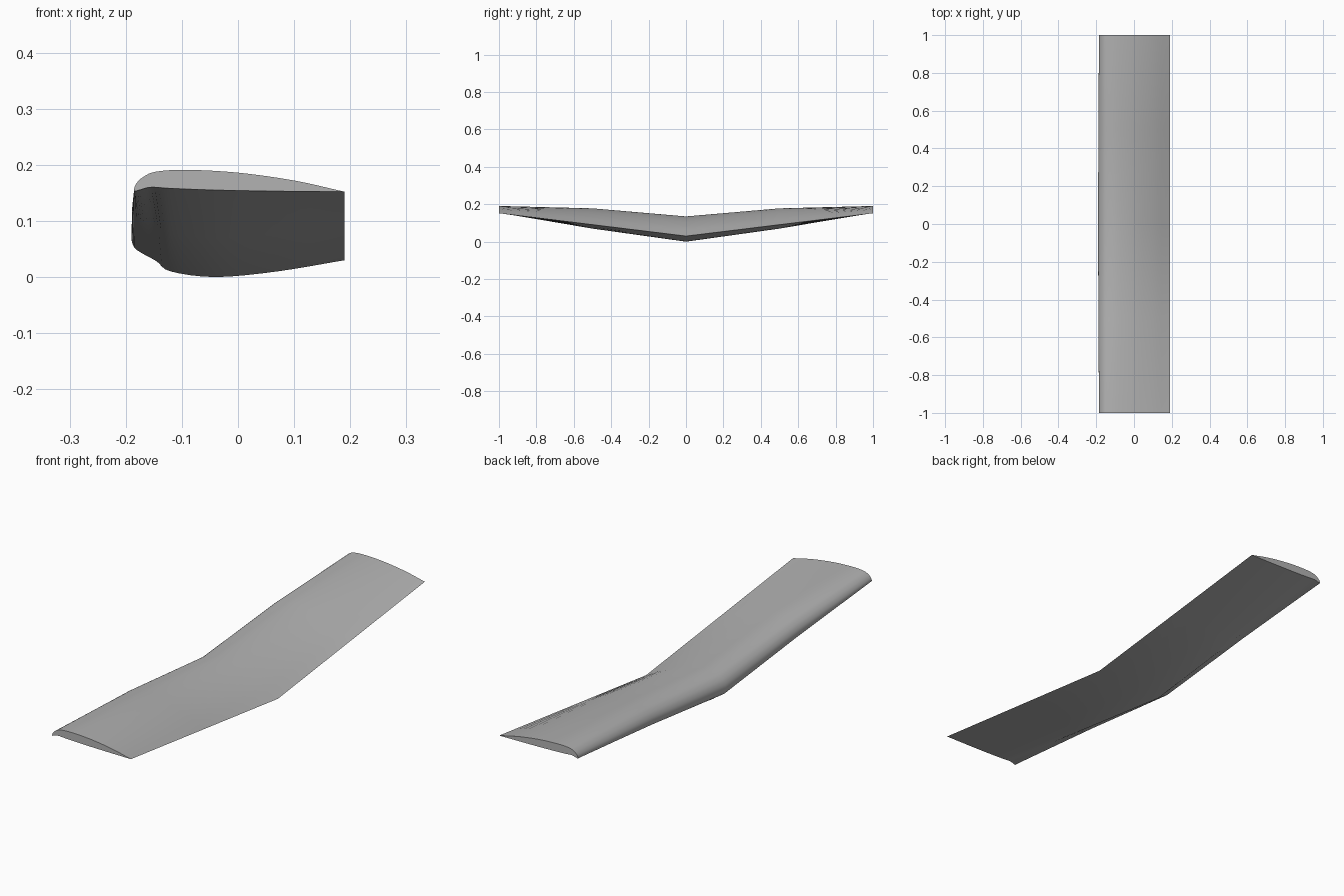
import bpy, bmesh, math
from mathutils import Vector

if "Cube" in bpy.data.objects:
    bpy.data.objects.remove(bpy.data.objects["Cube"])

GREY = (0.45, 0.45, 0.45, 1)
mat = bpy.data.materials.new("wing grey")
mat.use_nodes = True
mat.diffuse_color = GREY
mat.node_tree.nodes["Principled BSDF"].inputs["Base Color"].default_value = GREY

# Aerofoil outlines (x, z): trailing edge, over the top, round the nose, back below
ROOT = [(.19, .03), (.1, .08), (0, .12), (-.09, .135), (-.145, .126), (-.172, .11), (-.186, .09),
        (-.19, .07), (-.185, .053), (-.172, .043), (-.145, .028), (-.12, .01), (-.04, 0), (.07, .01), (.19, .03)]
TIP = [(.19, .152), (.1, .172), (0, .186), (-.09, .191), (-.145, .188), (-.168, .179), (-.181, .167),
       (-.185, .157), (-.184, .153), (-.176, .155), (-.155, .16), (-.12, .158), (-.04, .155), (.07, .153), (.19, .152)]
TE_RISE = TIP[0][1] - ROOT[0][1]


def smooth_outline(points, steps=4):
    """Closed outline through the points, sharp only at the trailing edge."""
    p = [Vector(q) for q in points]
    p = [p[0] * 2 - p[1]] + p + [p[-1] * 2 - p[-2]]
    out = []
    for a, b, c, d in zip(p, p[1:], p[2:], p[3:]):
        for i in range(steps):
            t = i / steps
            out.append(0.5 * (2 * b + (c - a) * t + (2 * a - 5 * b + 4 * c - d) * t * t
                              + (3 * b - a - 3 * c + d) * t ** 3))
    return out


root, tip = smooth_outline(ROOT), smooth_outline(TIP)


def section(bm, y):
    """Ring of vertices: thick to half span, then thinning quickly to the tip."""
    s = abs(y)
    w = 0.54 * s if s <= 0.5 else 0.27 + 1.46 * (s - 0.5)
    lift = TE_RISE * (s - w)
    ring = []
    for a, b in zip(root, tip):
        q = a.lerp(b, w)
        ring.append(bm.verts.new((q.x, y, q.y + lift)))
    return ring


# Wing skin lofted through five stations, with flat end caps
bm = bmesh.new()
rings = [section(bm, y) for y in (-1, -0.5, 0, 0.5, 1)]
n = len(root)
for r, s in zip(rings, rings[1:]):
    for i in range(n):
        j = (i + 1) % n
        bm.faces.new((r[i], r[j], s[j], s[i]))
for ring in (rings[0], rings[-1]):
    bm.faces.new(ring)
bmesh.ops.recalc_face_normals(bm, faces=bm.faces)
mesh = bpy.data.meshes.new("wing")
bm.to_mesh(mesh)
bm.free()
mesh.materials.append(mat)
wing = bpy.data.objects.new("wing", mesh)
bpy.context.collection.objects.link(wing)
bpy.context.view_layer.objects.active = wing
wing.select_set(True)
bpy.ops.object.shade_smooth_by_angle(angle=math.radians(35))
